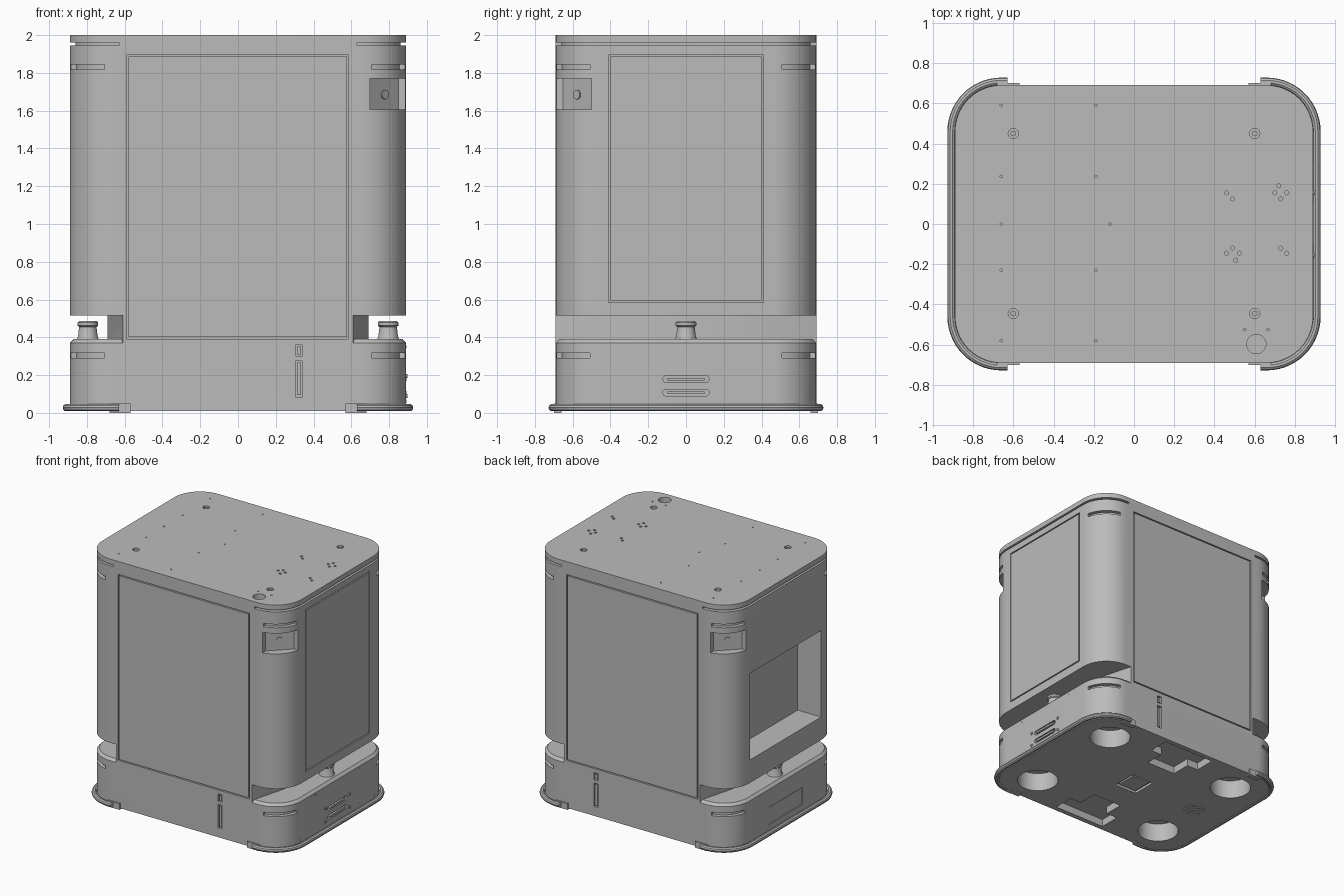
import bpy, bmesh, math
from mathutils import Vector, Matrix

if "Cube" in bpy.data.objects:
    bpy.data.objects.remove(bpy.data.objects["Cube"])

grey = bpy.data.materials.new("plain grey")
grey.use_nodes = True
grey.diffuse_color = (0.5, 0.5, 0.5, 1)
grey.node_tree.nodes["Principled BSDF"].inputs["Base Color"].default_value = (0.5, 0.5, 0.5, 1)

HX, HY, R = 0.89, 0.69, 0.23   # body half width, half depth, corner radius
parts = []


def link(name, data):
    ob = bpy.data.objects.new(name, data)
    bpy.context.collection.objects.link(ob)
    data.materials.append(grey)
    parts.append(ob)
    return ob


def select(ob):
    bpy.ops.object.select_all(action='DESELECT')
    ob.select_set(True)
    bpy.context.view_layer.objects.active = ob


def outline(hx, hy, r, n=14):
    """Rounded rectangle, counter-clockwise from the lower right corner."""
    pts = []
    for i, (sx, sy) in enumerate([(1, -1), (1, 1), (-1, 1), (-1, -1)]):
        for k in range(n + 1):
            a = math.pi / 2 * (i - 1 + k / n)
            pts.append((sx * (hx - r) + r * math.cos(a), sy * (hy - r) + r * math.sin(a)))
    return pts


def circle(x, y, r, n=24):
    return [(x + r * math.cos(2 * math.pi * k / n), y + r * math.sin(2 * math.pi * k / n)) for k in range(n)]


def rect(x0, x1, y0, y1):
    return [(x0, y0), (x1, y0), (x1, y1), (x0, y1)]


def loft(name, *stacks, axis='Z'):
    """Each stack is a list of (outline, height); axis X reads outlines as (y, z)."""
    bm = bmesh.new()
    for stack in stacks:
        rings = [[bm.verts.new((x, y, h)) for x, y in pts] for pts, h in stack]
        for a, b in zip(rings, rings[1:]):
            for i in range(len(a)):
                j = (i + 1) % len(a)
                bm.faces.new((a[i], a[j], b[j], b[i]))
        bm.faces.new(rings[0][::-1])
        bm.faces.new(rings[-1])
    if axis == 'X':
        for v in bm.verts:
            v.co = Vector((v.co.z, v.co.x, v.co.y))
    bmesh.ops.recalc_face_normals(bm, faces=bm.faces)
    me = bpy.data.meshes.new(name)
    bm.to_mesh(me)
    bm.free()
    return link(name, me)


def prism(name, pts, h0, h1, axis='Z'):
    return loft(name, [(pts, h0), (pts, h1)], axis=axis)


def box(name, x0, x1, y0, y1, z0, z1):
    return prism(name, rect(x0, x1, y0, y1), z0, z1)


def cut(ob, cutter):
    m = ob.modifiers.new("cut", 'BOOLEAN')
    m.operation, m.solver, m.object = 'DIFFERENCE', 'EXACT', cutter
    select(ob)
    bpy.ops.object.modifier_apply(modifier=m.name)
    parts.remove(cutter)
    bpy.data.objects.remove(cutter)


def spin(ob, turn):
    ob.data.transform(Matrix.Rotation(turn, 4, 'Z'))
    return ob


body = prism("body", outline(HX, HY, R), 0.01, 2.0)

for turn in (0, math.pi):
    # Scanner gap between base and upper shell, with a chamfered base rim
    gap = prism("gap", [(0.61, -1), (0.61, -0.69), (0.69, -0.4), (0.69, 0.4),
                        (0.61, 0.69), (0.61, 1), (1.2, 1), (1.2, -1)], 0.36, 0.515)
    cut(gap, loft("rim", [(outline(HX + 0.2, HY + 0.2, R + 0.2), 0.3),
                          (outline(HX + 0.02, HY + 0.02, R + 0.02), 0.35),
                          (outline(HX - 0.02, HY - 0.02, R - 0.02), 0.39)]))
    # Trim the part of the cutter that would reach below the rim
    cut(body, spin(gap, turn))
    # Groove under the lid
    groove = box("groove", 0.63, 1.2, -1, 1, 1.945, 1.96)
    cut(groove, prism("groove_core", outline(HX - 0.03, HY - 0.03, R - 0.03), 1.8, 2.1))
    cut(body, spin(groove, turn))
    # Diagonal camera notch in one corner, with its lens
    cut(body, spin(prism("notch", [(0.7, -0.65), (0.85, -0.5), (1, -0.5), (1, -1), (0.7, -1)], 1.605, 1.77), turn))
    lens = prism("corner_lens", circle(0, 1.685, 0.025), -0.01, 0.008, axis='X')
    lens.data.transform(Matrix.Translation((0.775, -0.575, 0)) @ Matrix.Rotation(-math.pi / 4, 4, 'Z'))
    spin(lens, turn)

# Curved light slots round the four corners
for sx in (1, -1):
    for sy in (1, -1):
        angles = [math.radians(12 + 66 * k / 12) for k in range(13)]
        arc = [(sx * (HX - R + r * math.cos(a)), sy * (HY - R + r * math.sin(a)))
               for r, seq in ((0.4, angles), (R - 0.03, angles[::-1])) for a in seq]
        cut(body, loft("slots", *[[(arc, z), (arc, z + 0.028)] for z in (0.29, 1.817)]))

# Large doors set in recesses: front, back and right side
for side, name in ((-1, "front_door"), (1, "back_door")):
    y0, y1 = sorted((side * 0.67, side * 0.8))
    cut(body, box("recess", -0.59, 0.585, y0, y1, 0.392, 1.895))
    y0, y1 = sorted((side * 0.66, side * 0.69))
    box(name, -0.581, 0.576, y0, y1, 0.401, 1.886)
    # Tall status slots beside the door foot
    for z0, z1 in ((0.085, 0.275), (0.3, 0.36)):
        y0, y1 = sorted((side * 0.665, side * 0.8))
        cut(body, box("recess", 0.304, 0.342, y0, y1, z0, z1))
        y0, y1 = sorted((side * 0.65, side * 0.685))
        box("status_strip", 0.313, 0.333, y0, y1, z0 + 0.009, z1 - 0.009)
cut(body, box("recess", 0.87, 1, -0.41, 0.41, 0.585, 1.895))
box("right_door", 0.86, 0.89, -0.401, 0.401, 0.594, 1.886)

# Open bay and service hatch on the left-hand end
cut(body, box("bay", -1, -0.68, -0.455, 0.455, 0.7, 1.4))
cut(body, box("recess", -1, -0.88, -0.22, 0.22, 0.085, 0.225))
box("service_hatch", -0.887, -0.87, -0.215, 0.215, 0.09, 0.22)

# Charging contacts in the right end, with screws
for z in (0.107, 0.178):
    ring = [(y, b + z) for y, b in outline(0.122, 0.018, 0.017, 5)]
    bar = [(y, b + z) for y, b in outline(0.1, 0.008, 0.007, 5)]
    cut(body, prism("recess", ring, 0.865, 1, axis='X'))
    prism("charging_bar", bar, 0.85, 0.893, axis='X')
for y in (-0.155, 0.155):
    for z in (0.09, 0.195):
        prism("contact_screw", circle(y, z, 0.011, 12), 0.88, 0.897, axis='X')
for y, z in ((-0.28, 0.35), (0.28, 0.35), (-0.47, 0.06), (0.47, 0.06), (-0.16, 0.065), (0.28, 0.065)):
    prism("rivet", circle(y, z, 0.007, 8), 0.88, 0.892, axis='X')

# Lid holes: mounting screws, small fixings and the cable port
lid = [(x, y, 0.01) for x, y in ((0.46, 0.155), (0.49, 0.125), (0.7, 0.155), (0.72, 0.19), (0.73, 0.125),
       (0.76, 0.155), (0.46, -0.145), (0.49, -0.12), (0.505, -0.18), (0.525, -0.145), (0.73, -0.12), (0.76, -0.145))]
lid += [(x, y, 0.006) for x in (-0.66, -0.19) for y in (-0.58, -0.23, 0.237, 0.59)]
lid += [(-0.66, 0, 0.006), (-0.12, 0, 0.006), (0.55, -0.525, 0.006), (0.667, -0.525, 0.006)]
lid += [(x, y, 0.026) for x in (-0.6, 0.6) for y in (-0.445, 0.45)]
cut(body, loft("lid_holes", *[[(circle(x, y, r, 12), 1.97), (circle(x, y, r, 12), 2.1)] for x, y, r in lid]))
cut(body, prism("port", circle(0.608, -0.597, 0.048), 1.9, 2.1))
for x in (-0.6, 0.6):
    for y in (-0.445, 0.45):
        prism("lid_screw", circle(x, y, 0.014, 12), 1.96, 1.99)

# Underside: wheel wells, stepped pockets, centre sensor and speaker holes
wells = [(x, y) for x in (-0.6, 0.6) for y in (-0.43, 0.43)]
cut(body, loft("wells", *[[(circle(x, y, 0.155, 40), -0.1), (circle(x, y, 0.155, 40), 0.16)] for x, y in wells]))
for s in (1, -1):
    tee = [(-0.13, 0.32), (0.13, 0.32), (0.13, 0.48), (0.23, 0.48), (0.23, 0.65), (-0.23, 0.65), (-0.23, 0.48), (-0.13, 0.48)]
    cut(body, prism("pocket", [(s * x, s * y) for x, y in tee], -0.1, 0.07))
cut(body, box("sensor_pocket", -0.1, 0.1, -0.1, 0.1, -0.1, 0.03))
box("floor_sensor", -0.08, 0.08, -0.08, 0.08, 0.015, 0.05)
grid = [(-0.6 + 0.035 * i, 0.035 * j) for i in range(-2, 3) for j in range(-2, 3) if i * i + j * j < 6]
cut(body, loft("speaker", *[[(circle(x, y, 0.009, 8), -0.1), (circle(x, y, 0.009, 8), 0.025)] for x, y in grid]))

# Scanner turrets, bumpers and bumper end blocks
for s, name in ((1, "right"), (-1, "left")):
    x = s * 0.795
    loft(name + "_scanner", [(circle(x, 0, r, 32), z) for r, z in (
        (0.062, 0.38), (0.052, 0.405), (0.046, 0.455), (0.055, 0.462), (0.055, 0.478), (0.047, 0.486))])
    ends = outline(0.908, 0.708, 0.248)
    path = [(0.63, -0.708)] + ends[:len(ends) // 2] + [(0.63, 0.708)]
    cu = bpy.data.curves.new(name + "_bumper", 'CURVE')
    cu.dimensions, cu.bevel_depth, cu.bevel_resolution, cu.use_fill_caps = '3D', 0.02, 3, True
    sp = cu.splines.new('POLY')
    sp.points.add(len(path) - 1)
    for p, (px, py) in zip(sp.points, path):
        p.co = (s * px, s * py, 0.028, 1)
    bumper = link(name + "_bumper", cu)
    select(bumper)
    bpy.ops.object.convert(target='MESH')
    for t in (1, -1):
        xs, ys = sorted((s * 0.57, s * 0.68)), sorted((t * 0.66, t * 0.7))
        box("bumper_end_block", *xs, *ys, 0, 0.05)

for ob in parts:
    select(ob)
    bpy.ops.object.shade_smooth_by_angle(angle=math.radians(30))
